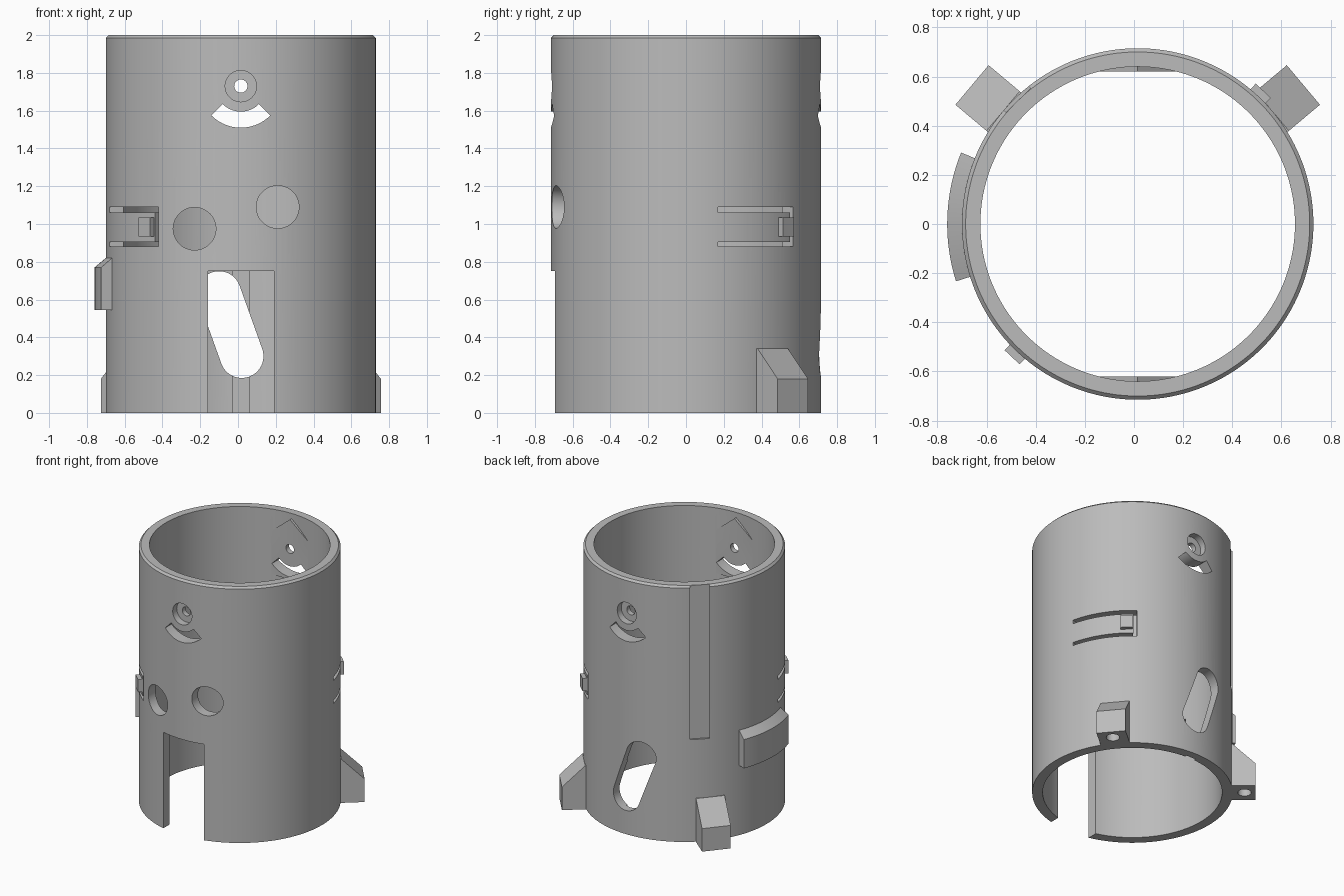
import bpy, bmesh, math
from mathutils import Matrix

if "Cube" in bpy.data.objects:
    bpy.data.objects.remove(bpy.data.objects["Cube"])

CX = 0.015                    # tube axis offset from the overall centre
R_OUT, R_IN = 0.715, 0.64
rad = math.radians

grey = bpy.data.materials.new("grey plastic")
grey.diffuse_color = (0.5, 0.5, 0.5, 1)
grey.use_nodes = True
grey.node_tree.nodes["Principled BSDF"].inputs["Base Color"].default_value = grey.diffuse_color


def finish(name, bm, mat=None):
    if mat:
        bm.transform(mat)
    bmesh.ops.recalc_face_normals(bm, faces=bm.faces)
    me = bpy.data.meshes.new(name)
    bm.to_mesh(me)
    bm.free()
    ob = bpy.data.objects.new(name, me)
    bpy.context.collection.objects.link(ob)
    me.materials.append(grey)
    return ob


def sweep(name, profile, a0=0, a1=360, n=160):
    """Turn an (r, z) profile around the tube axis between two angles."""
    bm = bmesh.new()
    full = a1 - a0 >= 360
    rings = []
    for i in range(n if full else n + 1):
        a = rad(a0 + (a1 - a0) * i / n)
        rings.append([bm.verts.new((r * math.cos(a), r * math.sin(a), z)) for r, z in profile])
    m = len(profile)
    for i in range(n):
        p, q = rings[i], rings[(i + 1) % len(rings)]
        for j in range(m):
            k = (j + 1) % m
            bm.faces.new((p[j], p[k], q[k], q[j]))
    if not full:
        bm.faces.new(rings[0])
        bm.faces.new(rings[-1])
    return finish(name, bm)


def prism(name, pts, y0, y1, mat=None):
    """Extrude an (x, z) outline along y."""
    bm = bmesh.new()
    a = [bm.verts.new((x, y0, z)) for x, z in pts]
    b = [bm.verts.new((x, y1, z)) for x, z in pts]
    bm.faces.new(a)
    bm.faces.new(b)
    for i in range(len(pts)):
        k = (i + 1) % len(pts)
        bm.faces.new((a[i], a[k], b[k], b[i]))
    return finish(name, bm, mat)


def arc(x, z, r, a0, a1, n):
    return [(x + r * math.cos(rad(a0 + (a1 - a0) * i / n)),
             z + r * math.sin(rad(a0 + (a1 - a0) * i / n))) for i in range(n + 1)]


def circle(x, z, r, n=48):
    return arc(x, z, r, 0, 360, n)[:-1]


def box(x0, x1, z0, z1):
    return [(x0, z0), (x1, z0), (x1, z1), (x0, z1)]


def ring(r0, r1, z0, z1):
    return box(r0, r1, z0, z1)


def turn(deg):
    return Matrix.Rotation(rad(deg), 4, 'Z')


def boolean(target, tool, op='DIFFERENCE'):
    tool.hide_render = True
    mod = target.modifiers.new("cut", 'BOOLEAN')
    mod.operation, mod.solver, mod.object = op, 'EXACT', tool
    bpy.context.view_layer.objects.active = target
    bpy.ops.object.modifier_apply(modifier=mod.name)
    bpy.data.objects.remove(tool)


# Tube wall with chamfered rim
tube = sweep("tube_body", [(R_IN, 0), (R_OUT, 0), (R_OUT, 1.985), (R_OUT - 0.015, 2), (R_IN, 2)])

# Flat inner pads with pointed tops, then pivot hole, recess and arc slot on both sides
pad = [(-0.17, 1.49), (0.17, 1.49), (0.17, 1.82), (0, 1.96), (-0.17, 1.82)]
slot_arc = arc(0, 1.73, 0.22, 225, 315, 24) + arc(0, 1.73, 0.135, 315, 225, 24)
for s in (-1, 1):
    y = sorted((s * 0.62, s * 0.66))
    boolean(tube, prism("pad", pad, *y), 'UNION')
for s in (-1, 1):
    through = sorted((s * 0.5, s * 0.8))
    boolean(tube, prism("pivot_recess", circle(0, 1.73, 0.083), *sorted((s * 0.66, s * 0.8))))
    boolean(tube, prism("pivot_hole", circle(0, 1.73, 0.035, 32), *through))
    boolean(tube, prism("arc_slot", slot_arc, *through))

# Front: two round holes and the tall bottom opening
for x, z in ((-0.245, 0.975), (0.195, 1.09)):
    boolean(tube, prism("round_hole", circle(x, z, 0.113), -0.8, -0.4))
boolean(tube, prism("front_opening", box(-0.175, 0.175, -0.1, 0.75), -0.8, -0.4))

# Back: shallow inner groove and slanted long hole
boolean(tube, prism("inner_groove", box(-0.043, 0.043, -0.1, 0.85), 0.5, 0.655))
lean = math.degrees(math.atan2(0.12, 0.335))
capsule = arc(-0.115, 0.635, 0.115, lean, lean + 180, 24) + arc(0.005, 0.30, 0.115, lean + 180, lean + 360, 24)
boolean(tube, prism("slanted_hole", capsule, 0.4, 0.8))

# Flat guide groove on the outside, running out of the rim
boolean(tube, prism("guide_groove", box(0.70, 0.8, 0.8, 2.1), -0.07, 0.07, turn(134)))

# Snap clips: U-shaped cut and a small catch, repeated on opposite sides
for side, base in (("right", 0), ("left", 180)):
    a0, a1 = base + 13.6, base + 52.5
    boolean(tube, sweep("clip_cut_top", ring(0.6, 0.8, 1.06, 1.09), a0, a1, 20))
    boolean(tube, sweep("clip_cut_bottom", ring(0.6, 0.8, 0.88, 0.905), a0, a1, 20))
    boolean(tube, sweep("clip_cut_end", ring(0.6, 0.8, 0.8805, 1.0895), a1 - 2, a1 + 0.05, 4))
    prism("clip_catch_" + side, box(0.68, 0.745, 0.935, 1.035), -0.042, 0.042, turn(base + 46.7))

# Curved rib with sloped top
sweep("side_rib", [(0.69, 0.545), (0.775, 0.545), (0.775, 0.77), (R_OUT, 0.82), (0.69, 0.82)], 158, 197.5, 24)

# Two wedge feet with screw holes underneath
foot = [(0.68, 0), (0.88, 0), (0.88, 0.18), (R_OUT, 0.34), (0.68, 0.34)]
for side, ang in (("right", 40), ("left", 140)):
    ob = prism("foot_" + side, foot, -0.105, 0.105, turn(ang))
    bm = bmesh.new()
    bmesh.ops.create_cone(bm, cap_ends=True, segments=32, radius1=0.048, radius2=0.048, depth=0.24,
                          matrix=turn(ang) @ Matrix.Translation((0.80, 0, 0)))
    boolean(ob, finish("screw_hole", bm))

# Shade smooth with sharp edges, move to the final position
for ob in list(bpy.context.collection.objects):
    ob.location.x = CX
    bpy.ops.object.select_all(action='DESELECT')
    ob.select_set(True)
    bpy.context.view_layer.objects.active = ob
    bpy.ops.object.shade_smooth_by_angle(angle=rad(25))
